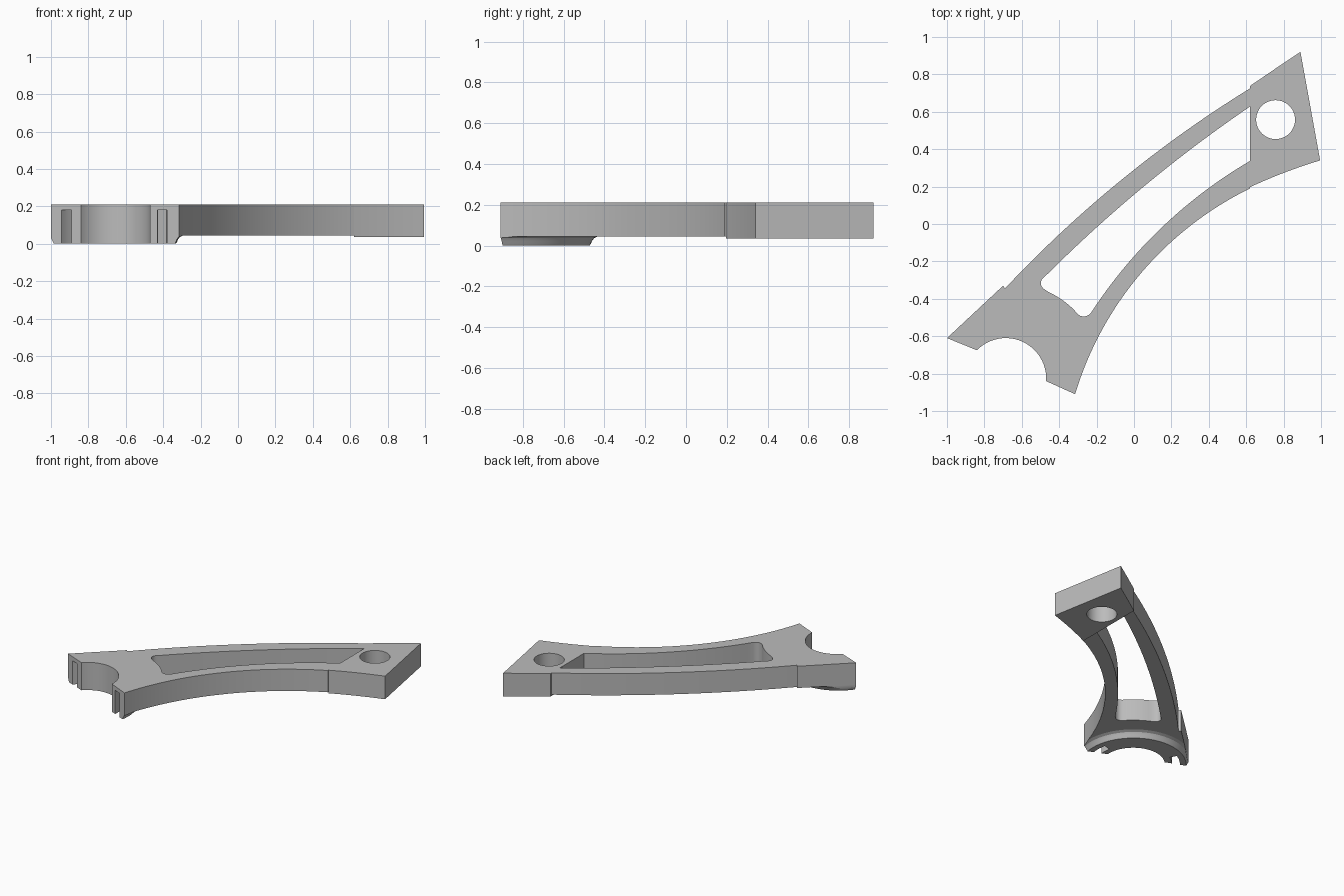
import bpy, bmesh, math
from mathutils import Vector

if "Cube" in bpy.data.objects:
    bpy.data.objects.remove(bpy.data.objects["Cube"])

grey = bpy.data.materials.new("plain grey")
grey.diffuse_color = (0.5, 0.5, 0.5, 1)
grey.use_nodes = True
grey.node_tree.nodes["Principled BSDF"].inputs["Base Color"].default_value = grey.diffuse_color
CENTRE = Vector((-0.695, -0.835))  # centre of the round notch


def arc(a, m, b, n):
    """Points on the circle through a, m and b."""
    (ax, ay), (mx, my), (bx, by) = a, m, b
    d = 2 * (ax * (my - by) + mx * (by - ay) + bx * (ay - my))
    a2, m2, b2 = ax * ax + ay * ay, mx * mx + my * my, bx * bx + by * by
    ux = (a2 * (my - by) + m2 * (by - ay) + b2 * (ay - my)) / d
    uy = (a2 * (bx - mx) + m2 * (ax - bx) + b2 * (mx - ax)) / d
    r = math.hypot(ax - ux, ay - uy)
    t0 = math.atan2(ay - uy, ax - ux)
    t1 = math.atan2(by - uy, bx - ux)
    sweep = (t1 - t0 + math.pi) % (2 * math.pi) - math.pi
    return [(ux + r * math.cos(t0 + sweep * i / n), uy + r * math.sin(t0 + sweep * i / n))
            for i in range(n + 1)]


def ring(r, a0, a1, n, c=CENTRE):
    """Points on a circle from angle a0 to a1 in degrees."""
    return [(c[0] + r * math.cos(math.radians(a0 + (a1 - a0) * i / n)),
             c[1] + r * math.sin(math.radians(a0 + (a1 - a0) * i / n))) for i in range(n + 1)]


def finish(name, bm):
    bmesh.ops.recalc_face_normals(bm, faces=bm.faces[:])
    me = bpy.data.meshes.new(name)
    bm.to_mesh(me)
    bm.free()
    me.materials.append(grey)
    ob = bpy.data.objects.new(name, me)
    bpy.context.collection.objects.link(ob)
    return ob


def prism(name, pts, z0, z1, soft=None):
    """Extruded outline; soft(a, b) picks the top edges to round."""
    bm = bmesh.new()
    lo = [bm.verts.new((x, y, z0)) for x, y in pts]
    hi = [bm.verts.new((x, y, z1)) for x, y in pts]
    bm.faces.new(lo[::-1])
    bm.faces.new(hi)
    n = len(pts)
    for i in range(n):
        j = (i + 1) % n
        bm.faces.new((lo[i], lo[j], hi[j], hi[i]))
    if soft:
        edges = [e for e in bm.edges if all(v.co.z == z1 for v in e.verts)
                 and soft(e.verts[0].co, e.verts[1].co)]
        bmesh.ops.bevel(bm, geom=edges, offset=0.018, segments=3, profile=0.5, affect='EDGES')
    return finish(name, bm)


def lathe(name, profile, n=64):
    """Solid turned about the notch centre from (radius, z) pairs."""
    bm = bmesh.new()
    rows = [[bm.verts.new((x, y, z)) for x, y in ring(r, 0, 360, n)[:-1]] for r, z in profile]
    for a, b in zip(rows, rows[1:]):
        for i in range(n):
            bm.faces.new((a[i], a[(i + 1) % n], b[(i + 1) % n], b[i]))
    bm.faces.new(rows[0])
    bm.faces.new(rows[-1])
    return finish(name, bm)


def boolean(ob, tool, op):
    tool.hide_render = True
    tool.hide_set(True)
    m = ob.modifiers.new(op.lower(), 'BOOLEAN')
    m.operation, m.object, m.solver = op, tool, 'EXACT'


# Frame outline: clamp root, inner arc, outer arc
notch = arc((-0.84, -0.675), (-0.69, -0.61), (-0.47, -0.84), 24)
inner = arc((-0.315, -0.91), (0.176, -0.117), (0.62, 0.19), 32)
outer = arc((0.62, 0.725), (0.0, 0.29), (-0.69, -0.345), 28)
outline = [(-1, -0.61)] + notch + inner + outer + [(-0.70, -0.33)]


def on_arm(a, b):
    mid = (a + b) / 2
    if (a - b).length < 0.03 or (a - b).length > 0.12:
        return False
    return -0.30 < mid.x < 0.615 or (mid.x > -0.69 and mid.y > -0.345)


frame = prism("curved_frame", outline, 0.045, 0.21, on_arm)

# Window between the two arms, rounded at the root end
window = (arc((0.66, 0.36), (0.114, -0.052), (-0.23, -0.475), 28)
          + arc((-0.24, -0.485), (-0.27, -0.495), (-0.30, -0.483), 4)
          + arc((-0.32, -0.46), (-0.385, -0.405), (-0.46, -0.362), 8)
          + arc((-0.485, -0.345), (-0.498, -0.31), (-0.482, -0.285), 4)
          + arc((-0.46, -0.265), (0.07, 0.215), (0.66, 0.655), 24))
boolean(frame, prism("window_cutter", window, -0.1, 0.4), 'DIFFERENCE')

# Raised foot around the notch, flared into the frame
foot = lathe("clamp_foot", [(0.362, 0), (0.368, 0.008), (0.374, 0.022), (0.384, 0.036), (0.405, 0.0455)])
boolean(foot, prism("foot_trim", outline, -0.1, 0.4), 'INTERSECT')

# Curved slots in both clamp ends
for side, a0, a1 in (("left", 165, 119), ("right", -30, 12)):
    pts = ring(0.266, a0, a1, 10) + ring(0.32, a1, a0, 10)
    cutter = prism(side + "_slot_cutter", pts, -0.1, 0.18)
    boolean(frame, cutter, 'DIFFERENCE')
    boolean(foot, cutter, 'DIFFERENCE')

# End block with bolt hole
block = prism("end_block", arc((0.62, 0.197), (0.805, 0.275), (0.995, 0.34), 10)
              + [(0.89, 0.92), (0.755, 0.83), (0.62, 0.738)], 0.035, 0.21)
bolt = prism("bolt_hole_cutter", ring(0.104, 0, 360, 48, (0.757, 0.558))[:-1], -0.1, 0.4)
boolean(block, bolt, 'DIFFERENCE')

# Apply the cuts and smooth the curved walls
for ob in (frame, foot, block):
    bpy.context.view_layer.objects.active = ob
    for o in bpy.context.selected_objects:
        o.select_set(False)
    ob.select_set(True)
    for m in list(ob.modifiers):
        bpy.ops.object.modifier_apply(modifier=m.name)
    bpy.ops.object.shade_smooth_by_angle(angle=math.radians(30))
for ob in list(bpy.data.objects):
    if ob.hide_render:
        bpy.data.objects.remove(ob)
